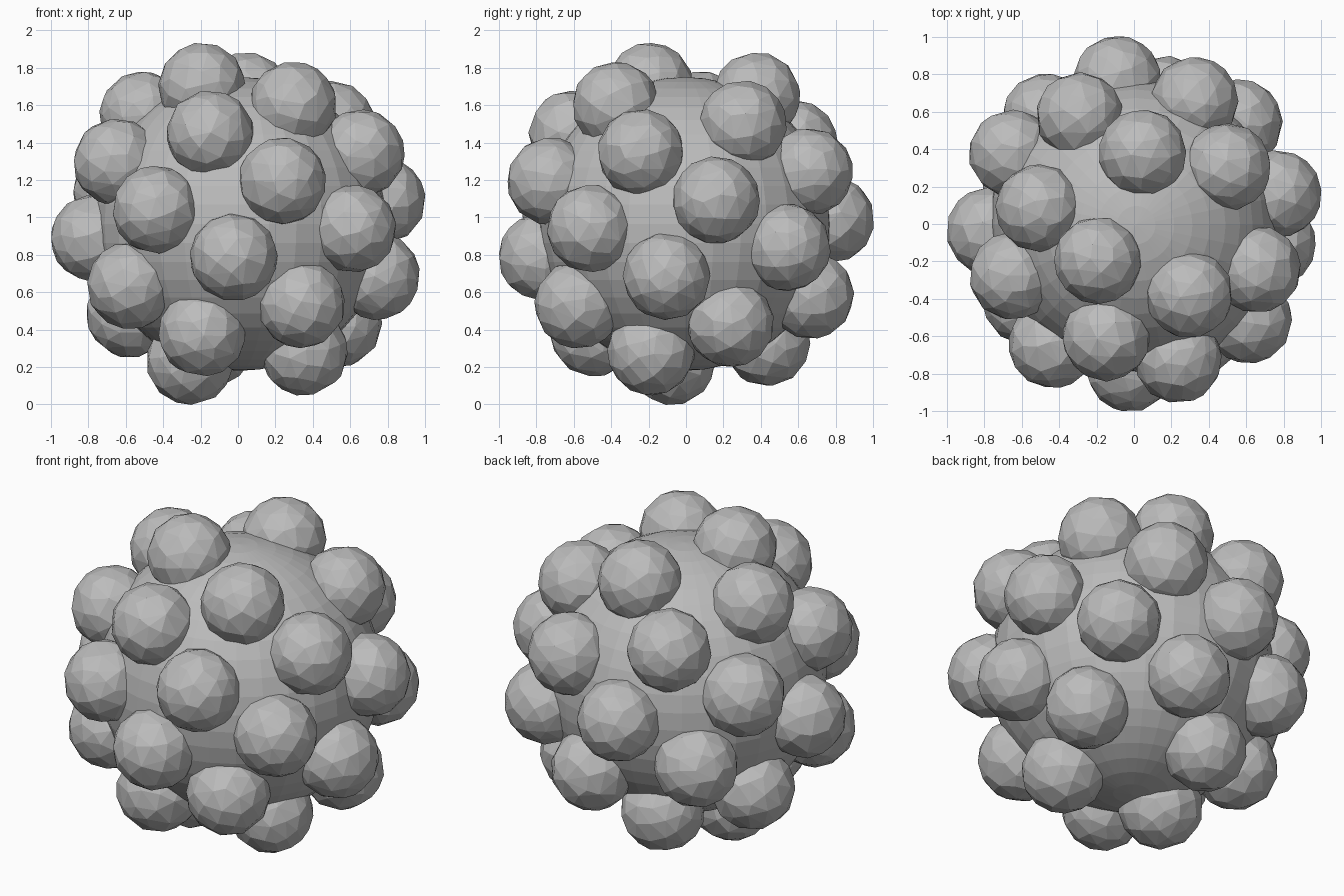
import bpy
import math
import random
from mathutils import Euler, Vector

random.seed(4)
cube = bpy.data.objects.get("Cube")
if cube:
    bpy.data.objects.remove(cube, do_unlink=True)

CORE_RADIUS = 0.785
BALL_RADIUS = 0.234
SLOTS = 32                      # spiral slots, both poles stay empty
CENTRE = Vector((0.012, -0.006, 0.965))
GOLDEN = math.pi * (3 - math.sqrt(5))

# One plain grey for everything
grey = bpy.data.materials.new("plain_grey")
grey.use_nodes = True
colour = (0.5, 0.5, 0.5, 1)
grey.diffuse_color = colour
grey.node_tree.nodes["Principled BSDF"].inputs["Base Color"].default_value = colour

# Core sphere
bpy.ops.mesh.primitive_uv_sphere_add(segments=32, ring_count=24,
                                     radius=CORE_RADIUS, location=CENTRE)
core = bpy.context.object
core.name = "core"
core.data.materials.append(grey)


def add_ball(index):
    """Faceted ball centred on the core surface, placed along a golden spiral."""
    height = 1 - 2 * index / (SLOTS - 1)
    ring = math.sqrt(1 - height * height)
    angle = -GOLDEN * index
    direction = Vector((ring * math.cos(angle), ring * math.sin(angle), height))
    turn = Euler([random.uniform(0, math.tau) for _ in range(3)])
    bpy.ops.mesh.primitive_ico_sphere_add(subdivisions=3, radius=BALL_RADIUS,
                                          location=CENTRE + direction * CORE_RADIUS,
                                          rotation=turn)
    ball = bpy.context.object
    ball.name = f"ball_{index:02d}"
    ball.data.materials.append(grey)
    # Irregular flat facets
    for vertex in ball.data.vertices:
        vertex.co *= random.uniform(0.99, 1.0)
    facets = ball.modifiers.new("facets", 'DECIMATE')
    facets.ratio = 0.45


for index in range(1, SLOTS - 1):
    add_ball(index)
